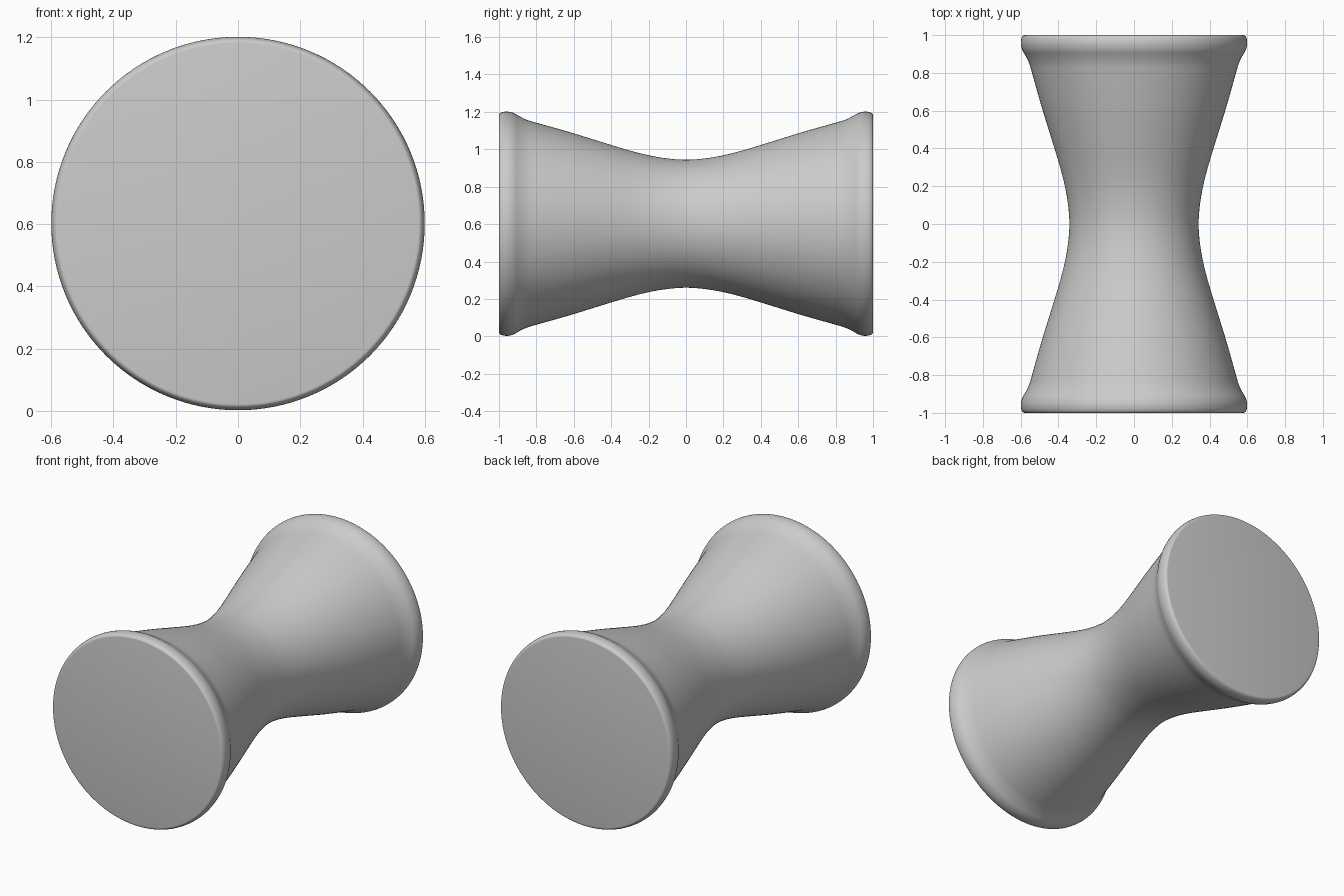
import bpy, bmesh, math

if "Cube" in bpy.data.objects:
    bpy.data.objects.remove(bpy.data.objects["Cube"])

CENTRE_Z = 0.602
SEGMENTS = 128

# Half profile (distance along y, radius), from waist to rim
half = [(0, .342), (.1, .349), (.2, .366), (.3, .391), (.4, .421), (.5, .452),
        (.6, .483), (.7, .512), (.8, .540), (.85, .555), (.89, .574),
        (.92, .591), (.95, .599), (.975, .598), (.99, .593), (.998, .586), (1, .579)]


def smooth(pts, steps=4):
    # Catmull-Rom interpolation, with the waist mirrored for a flat tangent
    ext = [(-pts[1][0], pts[1][1])] + pts + [pts[-1]]
    out = []
    for i in range(1, len(ext) - 2):
        p0, p1, p2, p3 = ext[i - 1:i + 3]
        for s in range(steps):
            t = s / steps
            out.append(tuple(.5 * (2 * b + (c - a) * t + (2 * a - 5 * b + 4 * c - d) * t * t
                                   + (3 * b - a - 3 * c + d) * t ** 3)
                             for a, b, c, d in zip(p0, p1, p2, p3)))
    return out + [pts[-1]]


curve = smooth(half)
profile = [(-y, r) for y, r in reversed(curve[1:])] + curve

# Waisted spool body, revolved around y
bm = bmesh.new()
rings = []
for y, r in profile:
    rings.append([bm.verts.new((r * math.cos(a), y, CENTRE_Z + r * math.sin(a)))
                  for a in (2 * math.pi * k / SEGMENTS for k in range(SEGMENTS))])
for a, b in zip(rings, rings[1:]):
    for k in range(SEGMENTS):
        n = (k + 1) % SEGMENTS
        bm.faces.new((a[k], a[n], b[n], b[k]))

# Flat end discs
bm.faces.new(rings[0])
bm.faces.new(rings[-1])
bmesh.ops.recalc_face_normals(bm, faces=bm.faces)

mesh = bpy.data.meshes.new("spool_body")
bm.to_mesh(mesh)
bm.free()
body = bpy.data.objects.new("spool_body", mesh)
bpy.context.collection.objects.link(body)
bpy.context.view_layer.objects.active = body
body.select_set(True)
bpy.ops.object.shade_smooth_by_angle(angle=math.radians(35))
